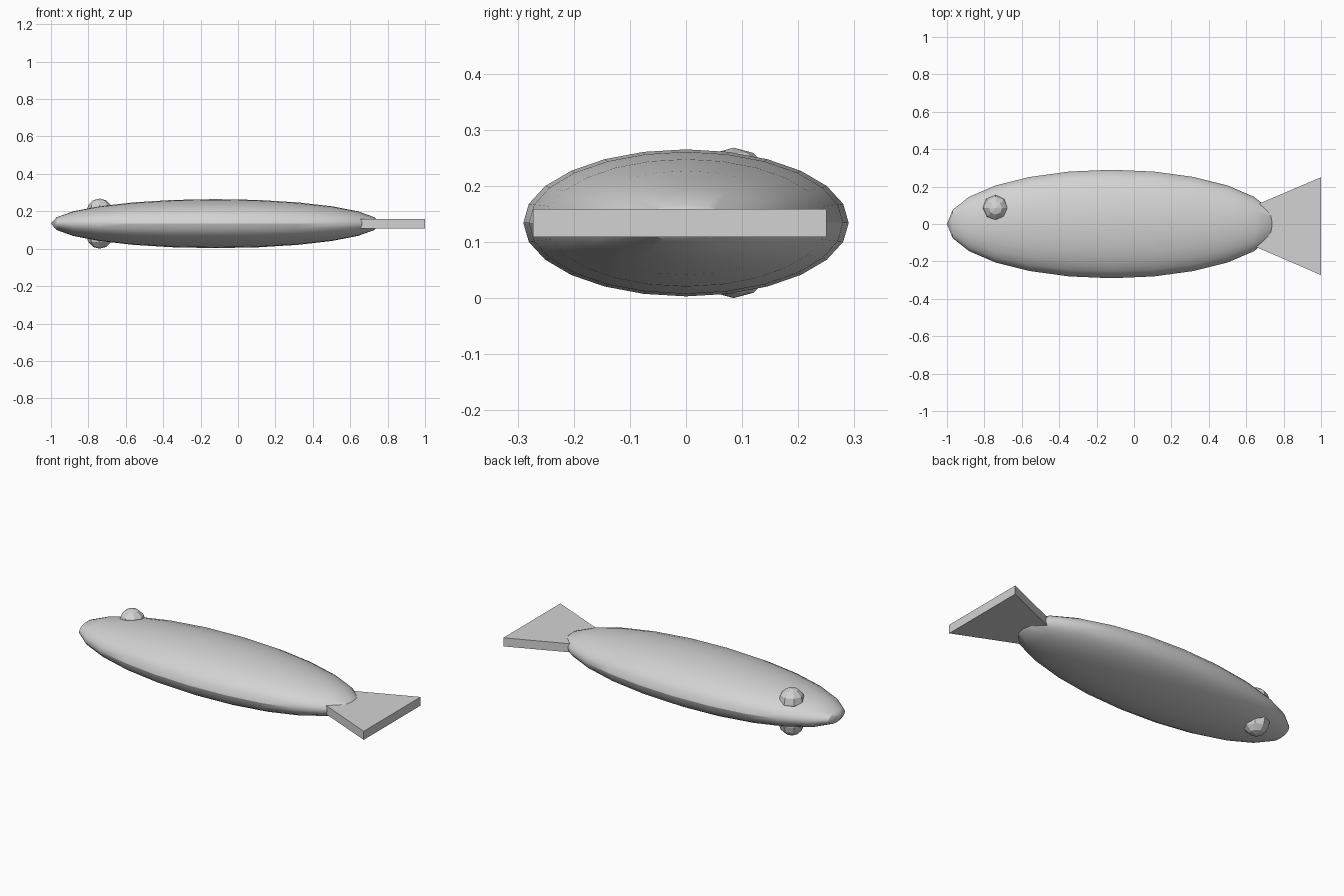
import bpy, bmesh
from math import radians
from mathutils import Matrix

if "Cube" in bpy.data.objects:
    bpy.data.objects.remove(bpy.data.objects["Cube"])

MID = 0.134
grey = bpy.data.materials.new("light grey")
grey.diffuse_color = (0.65, 0.65, 0.65, 1)
grey.use_nodes = True
grey.node_tree.nodes["Principled BSDF"].inputs["Base Color"].default_value = grey.diffuse_color


def add_object(name, bm, smooth=False):
    bmesh.ops.recalc_face_normals(bm, faces=bm.faces)
    mesh = bpy.data.meshes.new(name)
    bm.to_mesh(mesh)
    bm.free()
    mesh.materials.append(grey)
    obj = bpy.data.objects.new(name, mesh)
    bpy.context.collection.objects.link(obj)
    if smooth:
        bpy.ops.object.select_all(action='DESELECT')
        obj.select_set(True)
        bpy.context.view_layer.objects.active = obj
        bpy.ops.object.shade_smooth_by_angle(angle=radians(30))
    return obj


def ellipsoid(name, centre, radii, segments, rings, turn=Matrix(), smooth=False):
    bm = bmesh.new()
    bmesh.ops.create_uvsphere(bm, u_segments=segments, v_segments=rings, radius=1)
    place = Matrix.Translation(centre) @ Matrix.Diagonal((*radii, 1)) @ turn
    bmesh.ops.transform(bm, matrix=place, verts=bm.verts)
    return add_object(name, bm, smooth)


# Body: stretched sphere with its poles at nose and tail
ellipsoid("body", (-0.12, 0, MID), (0.88, 0.29, 0.131), 24, 12,
          Matrix.Rotation(radians(90), 4, 'Y'), True)

# Eyes: faceted balls half sunk into both flanks
for side, label in ((1, "upper"), (-1, "lower")):
    ellipsoid(label + "_eye", (-0.74, 0.085, MID + side * 0.064),
              (0.07, 0.07, 0.07), 8, 6)

# Tail fin: triangular plate with its tip inside the body
bm = bmesh.new()
outline = [(0.39, -0.01), (1.0, -0.273), (1.0, 0.25)]
base = bm.faces.new([bm.verts.new((x, y, MID - 0.025)) for x, y in outline])
top = bmesh.ops.extrude_face_region(bm, geom=[base], use_keep_orig=True)
bmesh.ops.translate(bm, vec=(0, 0, 0.05),
                    verts=[v for v in top["geom"] if isinstance(v, bmesh.types.BMVert)])
add_object("tail_fin", bm)
